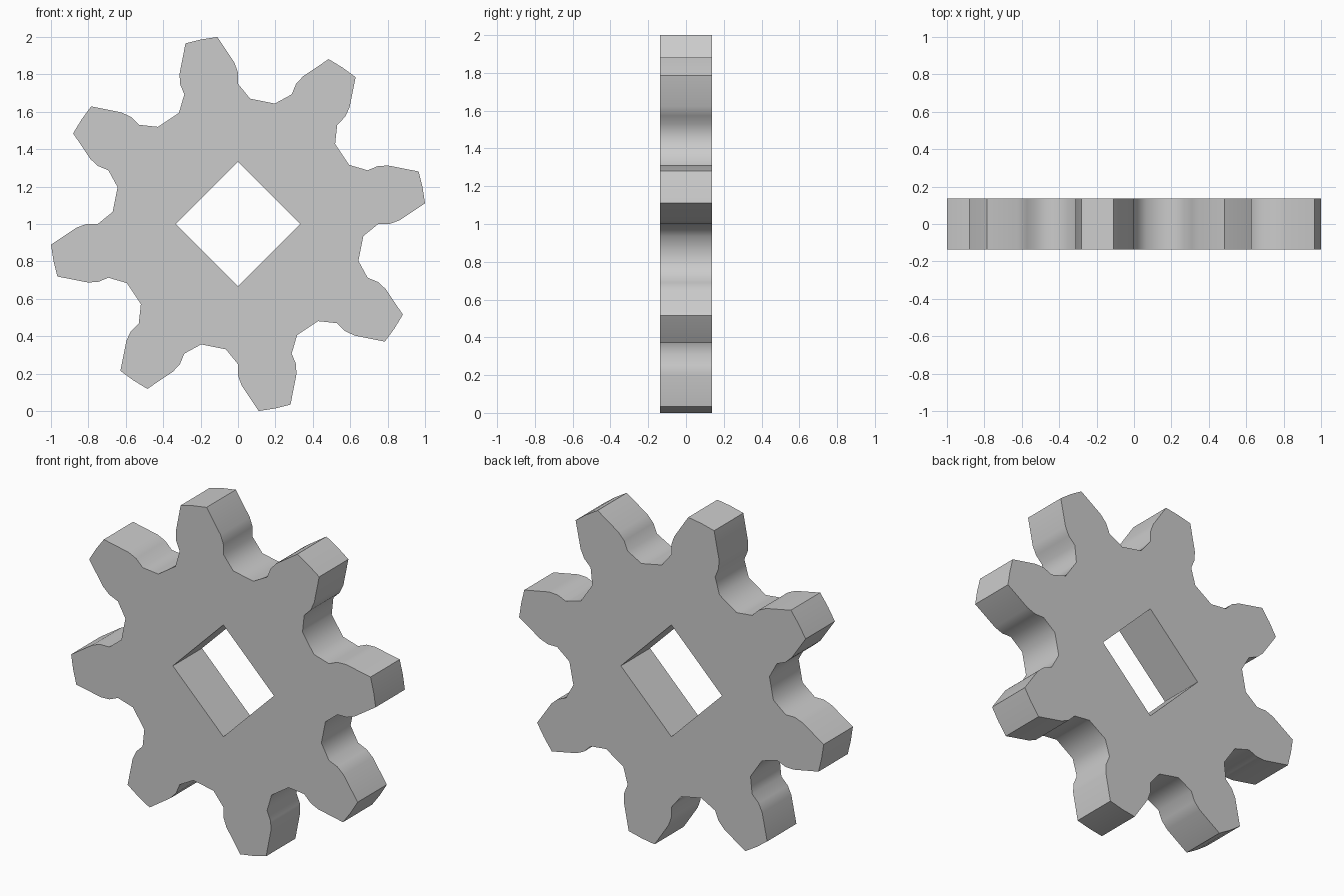
import bpy, bmesh
from math import radians, sin, cos
from mathutils import Vector

if "Cube" in bpy.data.objects:
    bpy.data.objects.remove(bpy.data.objects["Cube"])

TEETH = 8
HALF_DEPTH = 0.137
HOLE_RADIUS = 0.332
TOOTH_LEAN = 11.25           # first tooth leans left of vertical

# Half tooth: (radius, angle from the tooth axis in degrees), root to tip
HALF_TOOTH = [(0.673, 16.75), (0.75, 11.25), (0.81, 11.25), (0.862, 10.0), (1.006, 4.95)]
TOOTH = ([(r, a) for r, a in HALF_TOOTH] + [(1.006, 0)]
         + [(r, -a) for r, a in reversed(HALF_TOOTH)])


def polar(r, deg):
    """Point on the front plane, angle counter-clockwise from vertical."""
    a = radians(deg)
    return Vector((-r * sin(a), -HALF_DEPTH, 1 + r * cos(a)))


def add_loop(bm, points):
    verts = [bm.verts.new(p) for p in points]
    return [bm.edges.new((v, verts[(i + 1) % len(verts)])) for i, v in enumerate(verts)]


bm = bmesh.new()

# Toothed outline and square bore
outline = [polar(r, TOOTH_LEAN - k * 360 / TEETH + a) for k in range(TEETH) for r, a in TOOTH]
edges = add_loop(bm, outline)
edges += add_loop(bm, [polar(HOLE_RADIUS, k * 90) for k in range(4)])

# Fill the ring, then extrude to thickness
bmesh.ops.triangle_fill(bm, edges=edges, use_beauty=True, use_dissolve=False, normal=(0, -1, 0))
ext = bmesh.ops.extrude_face_region(bm, geom=bm.faces[:], use_keep_orig=True)
moved = [g for g in ext["geom"] if isinstance(g, bmesh.types.BMVert)]
bmesh.ops.translate(bm, verts=moved, vec=(0, 2 * HALF_DEPTH, 0))
bmesh.ops.recalc_face_normals(bm, faces=bm.faces[:])

mesh = bpy.data.meshes.new("gear_wheel")
bm.to_mesh(mesh)
bm.free()
gear = bpy.data.objects.new("gear_wheel", mesh)
bpy.context.collection.objects.link(gear)

# Smooth flanks, crisp tips and rims
bpy.context.view_layer.objects.active = gear
gear.select_set(True)
bpy.ops.object.shade_smooth_by_angle(angle=radians(48))
